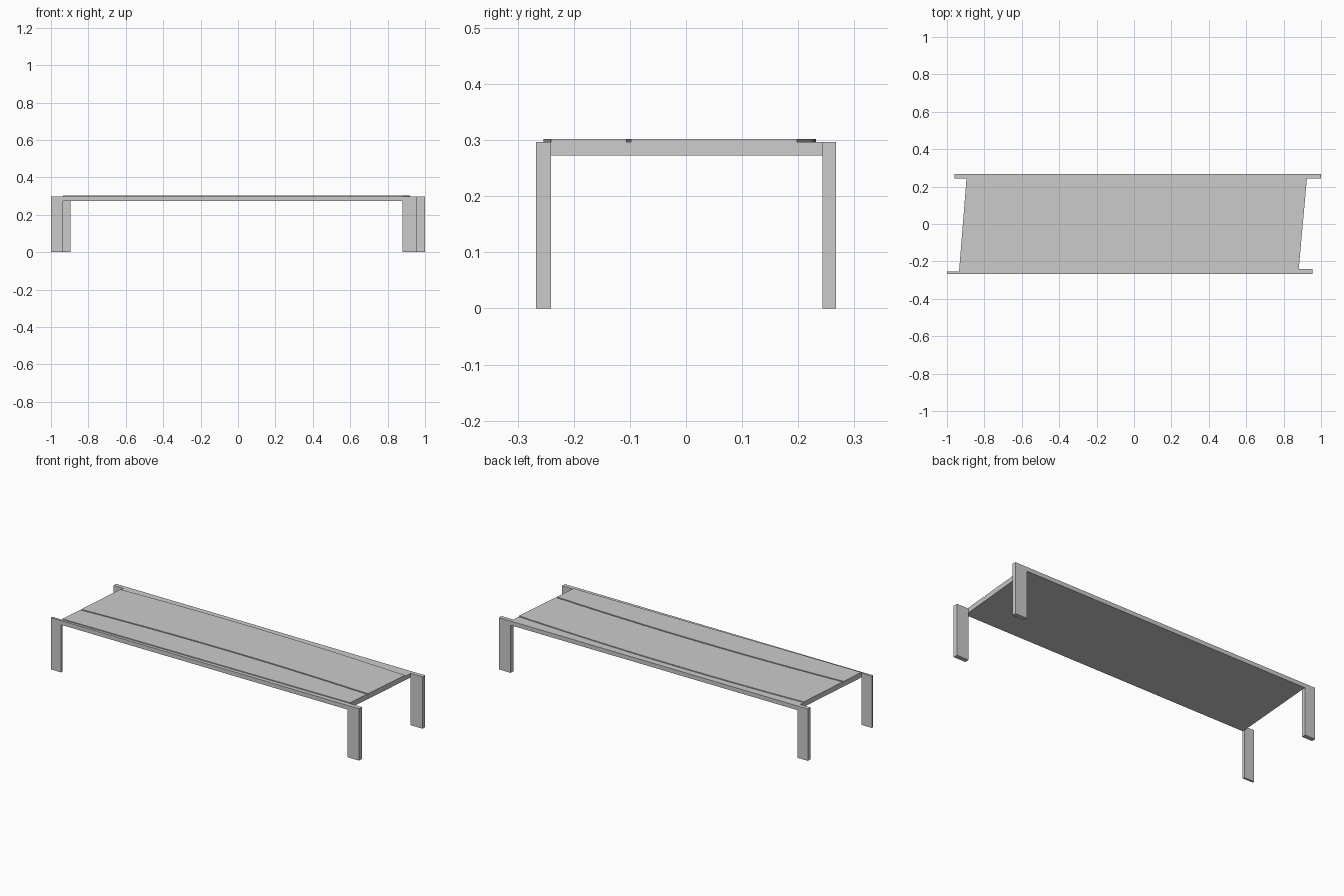
import bpy, bmesh

if "Cube" in bpy.data.objects:
    bpy.data.objects.remove(bpy.data.objects["Cube"])

BOTTOM, LEDGE, TOP = 0.273, 0.297, 0.302


def prism(name, outline, z0, z1):
    """Extrude a plan outline between two heights."""
    bm = bmesh.new()
    face = bm.faces.new([bm.verts.new((x, y, z0)) for x, y in outline])
    ext = bmesh.ops.extrude_face_region(bm, geom=[face])
    for v in ext["geom"]:
        if isinstance(v, bmesh.types.BMVert):
            v.co.z = z1
    bmesh.ops.recalc_face_normals(bm, faces=bm.faces)
    mesh = bpy.data.meshes.new(name)
    bm.to_mesh(mesh)
    bm.free()
    ob = bpy.data.objects.new(name, mesh)
    bpy.context.collection.objects.link(ob)
    return ob


def box(name, x0, x1, y0, y1, z0, z1):
    return prism(name, [(x0, y0), (x1, y0), (x1, y1), (x0, y1)], z0, z1)


def left_end(y):
    return -0.935 + (y + 0.25) * 0.08


def right_end(y):
    return 0.88 + (y + 0.25) * 0.09


def curve(y_left, y_right, bow, steps=24):
    """Bowed line running from one slanted end to the other."""
    pts = []
    for i in range(steps + 1):
        t = i / steps
        y = y_left + (y_right - y_left) * t
        x = left_end(y) * (1 - t) + right_end(y) * t
        pts.append((x, y + bow * 4 * t * (1 - t)))
    return pts


def panel(name, front, back):
    return prism(name, front + back[::-1], LEDGE, TOP)


# Slab with slanted ends, flush with the rails below
prism("top_slab", [(left_end(-0.255), -0.255), (right_end(-0.241), -0.241),
                   (right_end(0.243), 0.243), (left_end(0.243), 0.243)], BOTTOM, LEDGE)

# Two raised boards separated by a curved groove
panel("front_board", curve(-0.254, -0.241, 0.0), curve(-0.110, -0.106, 0.024))
panel("back_board", curve(-0.102, -0.098, 0.024), curve(0.215, 0.198, 0.024))

# Long side rails
prism("front_rail", [(-0.935, -0.267), (0.88, -0.267), (0.88, -0.241), (-0.935, -0.255)],
      BOTTOM, LEDGE)
box("back_rail", -0.895, 0.925, 0.243, 0.267, BOTTOM, LEDGE)

# Four flat legs rising to the rail top
for name, x0, x1, y0, y1 in (
        ("front_left_leg", -1.0, -0.935, -0.267, -0.255),
        ("front_right_leg", 0.88, 0.955, -0.267, -0.241),
        ("back_left_leg", -0.96, -0.895, 0.243, 0.267),
        ("back_right_leg", 0.925, 1.0, 0.243, 0.267)):
    box(name, x0, x1, y0, y1, 0.0, LEDGE)
